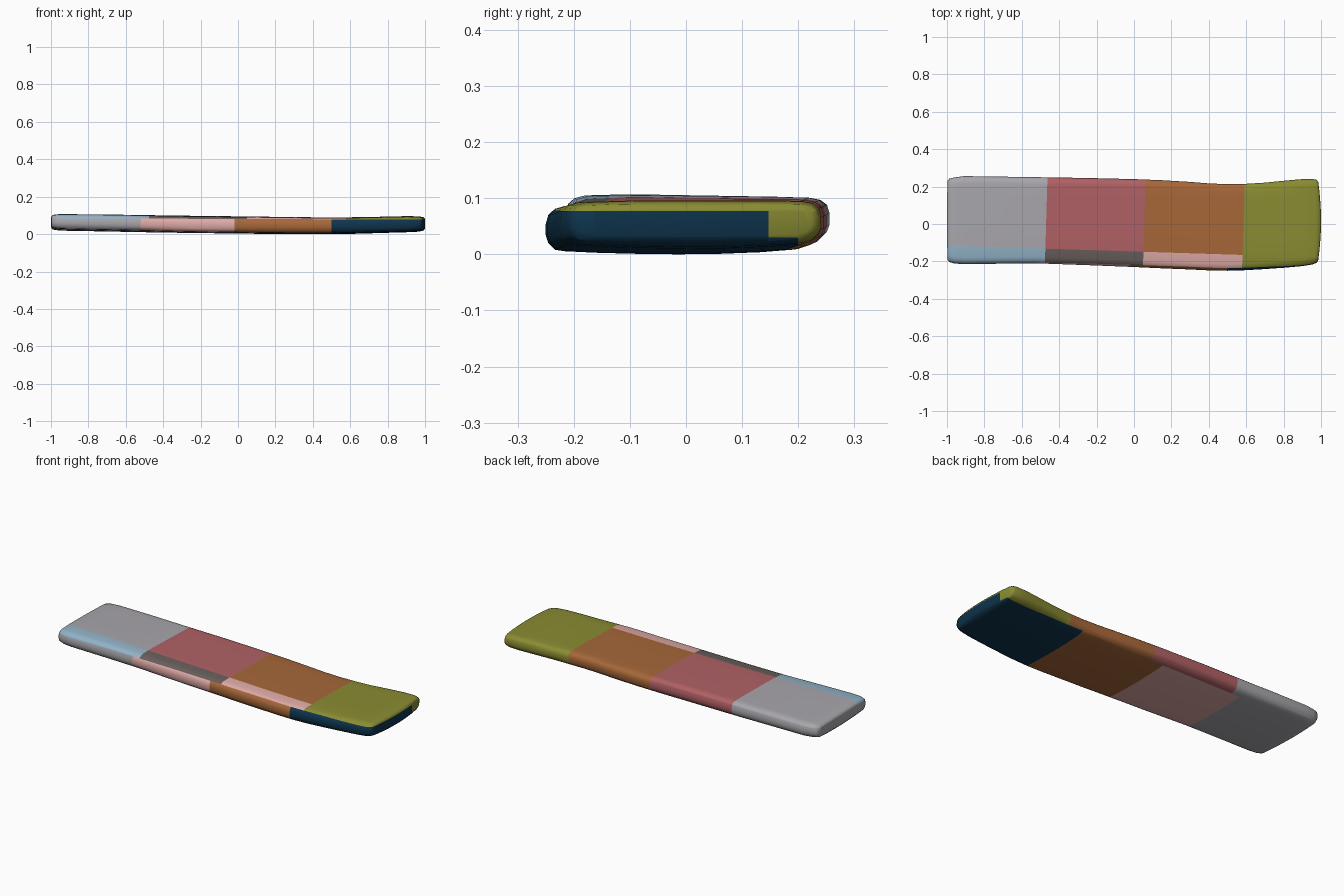
import bpy, bmesh
from mathutils import Vector

if "Cube" in bpy.data.objects:
    bpy.data.objects.remove(bpy.data.objects["Cube"])


def lin(c):
    c /= 255
    return c / 12.92 if c <= 0.04045 else ((c + 0.055) / 1.055) ** 2.4


COLOURS = [
    ("pale_grey", (168, 166, 171)), ("rose_red", (176, 97, 101)),
    ("burnt_orange", (166, 103, 57)), ("olive_green", (138, 140, 50)),
    ("pale_blue", (146, 178, 198)), ("charcoal", (103, 94, 91)),
    ("soft_pink", (222, 170, 167)), ("navy", (14, 52, 77)),
]
GREY, RED, ORANGE, OLIVE, BLUE, CHARCOAL, PINK, NAVY = range(8)

# Cross-section: u across, w for the lower and the upper half
U = [-1, -.98, -.93, -.85, -.6, -.3, 0, .3, .6, .85, .93, .98, 1]
LOW = [.38, .22, .09, .06, .03, .01, 0, .01, .04, .09, .16, .30, .45]
TOP = [.60, .78, .90, .96, .99, 1, 1, 1, 1, .99, .95, .85, .68]

# Stations along the slab: x, y front, y back, z low, z top, tilt, bow
STATIONS = [
    (-.997, -.190, .230, .037, .090, .004, -.003),
    (-.988, -.203, .242, .025, .101, .004, -.003),
    (-.960, -.211, .249, .020, .105, .004, 0),
    (-.910, -.215, .256, .018, .105, .004, 0),
    (-.700, -.212, .253, .014, .104, .003, 0),
    (-.500, -.211, .250, .010, .101, .002, 0),
    (-.250, -.220, .246, .006, .098, 0, 0),
    (0, -.230, .240, .003, .095, 0, 0),
    (.150, -.237, .234, .001, .093, 0, 0),
    (.300, -.243, .225, .0, .091, 0, 0),
    (.400, -.248, .217, .0, .090, 0, 0),
    (.500, -.250, .213, .0, .090, 0, 0),
    (.600, -.247, .215, .001, .090, 0, 0),
    (.700, -.241, .221, .004, .091, 0, 0),
    (.800, -.234, .231, .007, .094, 0, 0),
    (.900, -.225, .240, .010, .096, 0, .004),
    (.955, -.216, .241, .013, .095, 0, .012),
    (.978, -.206, .236, .020, .090, 0, .015),
    (.985, -.192, .224, .031, .080, 0, .015),
]

# Slab: loft of the stations, with both ends closed by quads
bm = bmesh.new()
rings = []
for x, y0, y1, z0, z1, tilt, bow in STATIONS:
    def point(u, w):
        return bm.verts.new((x + bow * (1 - u * u), (y0 + y1) / 2 + u * (y1 - y0) / 2,
                             z0 + w * (z1 - z0) - tilt * u))
    rings.append([point(u, w) for u, w in zip(U, LOW)]
                 + [point(u, w) for u, w in zip(reversed(U), reversed(TOP))])
n = len(rings[0])
for a, b in zip(rings, rings[1:]):
    for i in range(n):
        j = (i + 1) % n
        bm.faces.new((a[i], a[j], b[j], b[i]))
for r in (rings[0], rings[-1]):
    for i in range(len(U) - 1):
        bm.faces.new((r[i], r[i + 1], r[n - 2 - i], r[n - 1 - i]))
bmesh.ops.recalc_face_normals(bm, faces=bm.faces)

# Cut the colour borders into the surface
UPPER = (-.47, .055, .585)
LOWER = (-.52, -.02, .50)
cuts = [((x, 0, 0), (1, -.03, 0)) for x in UPPER]
cuts += [((x, 0, 0), (1, 0, 0)) for x in LOWER]
cuts += [((0, -.147, 0), (.0316, 1, 0)), ((0, .2, 0), (0, 1, 0)),
         ((0, .147, 0), (0, 1, 0)), ((0, 0, .081), (.004, 0, 1)),
         ((0, 0, .03), (0, 0, 1)), ((.975, 0, 0), (1, 0, 0))]
for co, no in cuts:
    bmesh.ops.bisect_plane(bm, geom=bm.verts[:] + bm.edges[:] + bm.faces[:],
                           dist=1e-5, plane_co=Vector(co), plane_no=Vector(no))

# Colour by zone: main top and back, front top strip, front and underside
for f in bm.faces:
    x, y, z = f.calc_center_median()
    top = z > .081 - .004 * x
    back = y > .2 or (x > .975 and y > .147 and z > .03)
    if top or back:
        zone = sum(x - .03 * y > s for s in UPPER)
        strip = top and y < -.147 - .0316 * x
        f.material_index = ((BLUE, CHARCOAL, PINK, OLIVE) if strip
                            else (GREY, RED, ORANGE, OLIVE))[zone]
    else:
        f.material_index = (GREY, PINK, ORANGE, NAVY)[sum(x > s for s in LOWER)]

mesh = bpy.data.meshes.new("patchwork_slab")
bm.to_mesh(mesh)
bm.free()
for name, rgb in COLOURS:
    m = bpy.data.materials.new(name)
    m.diffuse_color = (*[lin(c) for c in rgb], 1)
    m.use_nodes = True
    m.node_tree.nodes["Principled BSDF"].inputs["Base Color"].default_value = m.diffuse_color
    mesh.materials.append(m)
slab = bpy.data.objects.new("patchwork_slab", mesh)
bpy.context.collection.objects.link(slab)
bpy.context.view_layer.objects.active = slab
slab.select_set(True)
bpy.ops.object.shade_smooth_by_angle(angle=1.0)
